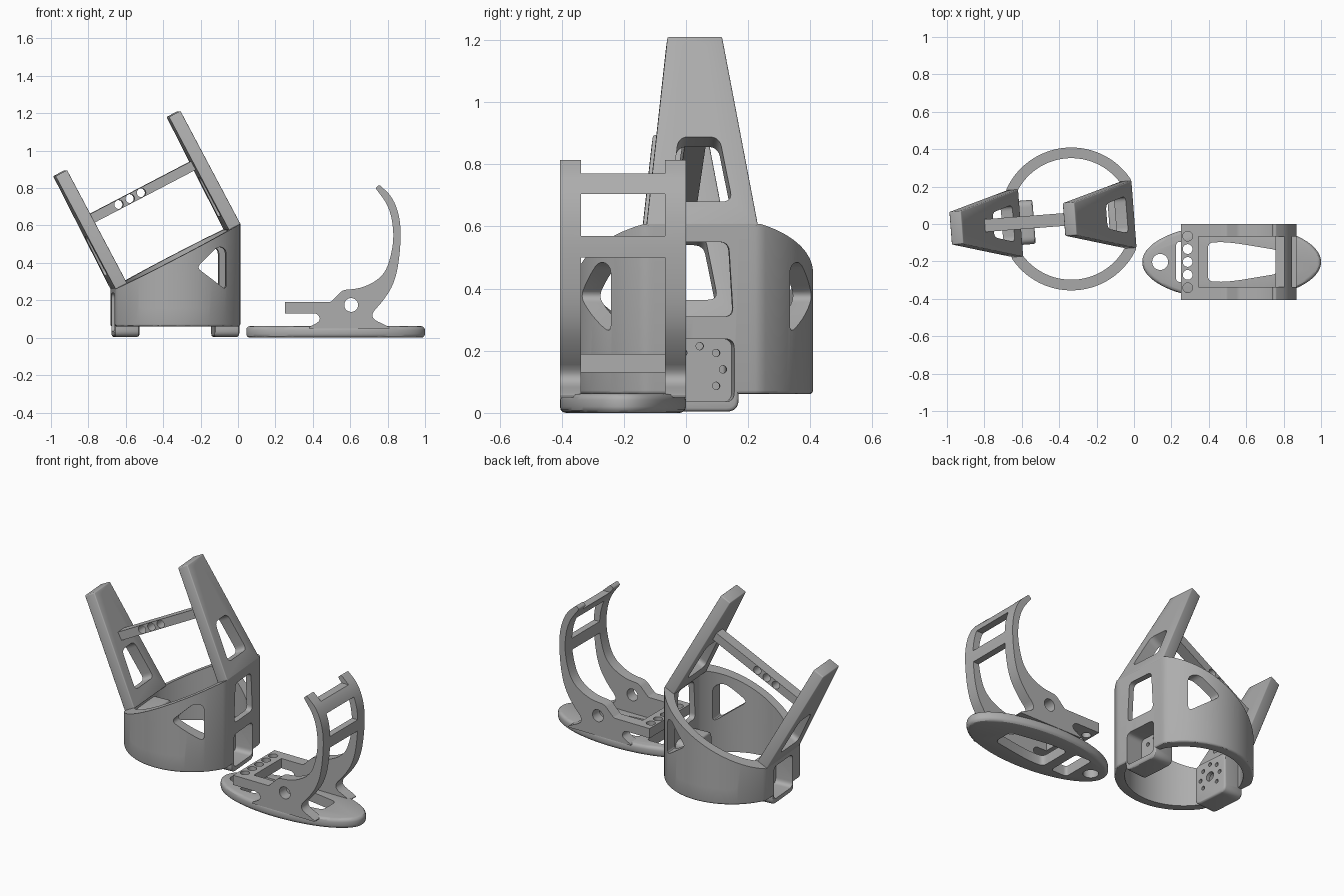
import bpy, bmesh, math
from mathutils import Matrix, Vector

if "Cube" in bpy.data.objects:
    bpy.data.objects.remove(bpy.data.objects["Cube"])

grey = bpy.data.materials.new("plain_grey")
grey.use_nodes = True
tone = (0.42, 0.42, 0.42, 1)
grey.diffuse_color = tone
grey.node_tree.nodes["Principled BSDF"].inputs["Base Color"].default_value = tone


def rounded(points, radius=0.03, steps=6):
    """Polygon with curved corners; a third value on a point sets its own radius."""
    out = []
    for i, p in enumerate(points):
        c = Vector(p[:2])
        r = p[2] if len(p) > 2 else radius
        a = Vector(points[i - 1][:2]) - c
        b = Vector(points[(i + 1) % len(points)][:2]) - c
        if r == 0:
            out.append(c)
            continue
        a = c + a.normalized() * min(r, a.length / 2)
        b = c + b.normalized() * min(r, b.length / 2)
        for k in range(steps + 1):
            s = k / steps
            out.append(a * (1 - s) ** 2 + c * 2 * s * (1 - s) + b * s * s)
    return out


def oval(x, y, rx, ry=None, n=32, clamp=9):
    """Ellipse outline, optionally flattened at both x ends."""
    pts = []
    for k in range(n):
        t = math.tau * (k + 0.5) / n
        dx = max(-clamp, min(clamp, rx * math.cos(t)))
        pts.append((x + dx, y + (ry or rx) * math.sin(t)))
    return pts


def rect(x0, x1, y0, y1):
    return [(x0, y0), (x1, y0), (x1, y1), (x0, y1)]


def prism(name, pts, low, high, frame=Matrix(), bevel=0):
    """Extrude an outline along the z axis of a frame."""
    bm = bmesh.new()
    face = bm.faces.new([bm.verts.new((p[0], p[1], low)) for p in pts])
    ext = bmesh.ops.extrude_face_region(bm, geom=[face])["geom"]
    bmesh.ops.translate(bm, vec=(0, 0, high - low),
                        verts=[g for g in ext if isinstance(g, bmesh.types.BMVert)])
    bmesh.ops.remove_doubles(bm, verts=bm.verts, dist=1e-5)
    bmesh.ops.recalc_face_normals(bm, faces=bm.faces)
    if bevel:
        sharp = [e for e in bm.edges if e.calc_face_angle(0) > 0.6]
        bmesh.ops.bevel(bm, geom=sharp, offset=bevel, segments=3, profile=0.5, affect='EDGES')
    bm.transform(frame)
    bmesh.ops.recalc_face_normals(bm, faces=bm.faces)
    mesh = bpy.data.meshes.new(name)
    bm.to_mesh(mesh)
    bm.free()
    mesh.materials.append(grey)
    obj = bpy.data.objects.new(name, mesh)
    bpy.context.collection.objects.link(obj)
    return obj


def combine(obj, others, mode='DIFFERENCE'):
    """Apply booleans with helper solids, then delete the helpers."""
    for other in others:
        other.hide_render = True
        mod = obj.modifiers.new("boolean", 'BOOLEAN')
        mod.operation, mod.solver, mod.object = mode, 'EXACT', other
    bpy.context.view_layer.update()
    deps = bpy.context.evaluated_depsgraph_get()
    mesh = bpy.data.meshes.new_from_object(obj.evaluated_get(deps))
    obj.modifiers.clear()
    obj.data = mesh
    for other in others:
        bpy.data.objects.remove(other)


def frame(x, y, z, origin=(0, 0, 0)):
    m = Matrix((x, y, z)).transposed().to_4x4()
    m.translation = origin
    return m


X, Y, Z = Vector((1, 0, 0)), Vector((0, 1, 0)), Vector((0, 0, 1))
CUFF = Matrix.Translation((-0.335, 0.027, 0)) @ Matrix.Rotation(math.radians(4.4), 4, 'Z')
SIDE = frame(X, Z, -Y)          # outline in x and z
END = frame(Y, Z, X)            # outline in y and z
SLOPE = math.radians(27.5)
ACROSS = Vector((math.cos(SLOPE), 0, math.sin(SLOPE)))
ALONG = Vector((-math.sin(SLOPE), 0, math.cos(SLOPE)))
FLAT, MID = 0.335, 0.435
RISE = FLAT * math.tan(SLOPE)

# Cuff: a flattened ring with a sloping top and truss windows
cuff = prism("cuff", oval(0, 0, 0.382, n=128, clamp=FLAT), 0.06, 0.8, CUFF, bevel=0.012)
slant = [(-0.6, MID - 0.6 * math.tan(SLOPE)), (0.6, MID + 0.6 * math.tan(SLOPE)),
         (0.6, 1.2), (-0.6, 1.2)]
low_window = [(-0.22, 0.155), (0.16, 0.16), (0.16, 0.205), (-0.02, 0.355), (-0.22, 0.25)]
high_window = [(0.085, 0.375), (0.25, 0.255), (0.25, 0.475), (0.205, 0.49)]
combine(cuff, [
    prism("bore", oval(0, 0, 0.325, n=128, clamp=0.3), -1, 2, CUFF),
    prism("slant", slant, -1, 1, CUFF @ SIDE),
    prism("low_window", rounded(low_window), -1, 1, CUFF @ SIDE),
    prism("high_window", rounded(high_window), -1, 1, CUFF @ SIDE),
    prism("end_window", rounded([(-0.1, 0.31), (0.1, 0.31), (0.085, 0.55), (-0.085, 0.55)]),
          0.2, 0.5, CUFF @ END)])

# Motor mounts: hollow boxes at the foot of each flat, with a drilled inner plate
mounts, cuts = [], []
for s in (-1, 1):
    def span(a, b):
        return sorted((s * a, s * b))
    mounts.append(prism("mount", rounded(rect(-0.118, 0.118, 0.004, 0.25), 0.04),
                        *span(0.2, FLAT), CUFF @ END, bevel=0.012))
    cuts.append(prism("pocket", rounded(rect(-0.103, 0.103, 0.036, 0.238)),
                      *span(0.225, 0.5), CUFF @ END))
    holes = [oval(0, 0.14, 0.028)]
    for k in range(8):
        t = math.tau * k / 8
        holes.append(oval(0.075 * math.cos(t), 0.14 + 0.075 * math.sin(t), 0.012, n=16))
    cuts += [prism("bolt_hole", h, *span(0.15, 0.26), CUFF @ END) for h in holes]
combine(cuff, mounts, 'UNION')
combine(cuff, cuts)

# Arms: tapered plates rising square to the sloping top
parts = [cuff]
for s, name in ((1, "left_arm"), (-1, "right_arm")):
    place = CUFF @ frame(Y, ALONG, ACROSS, (s * FLAT, 0, MID + s * RISE))
    low, high = (-0.07, 0) if s > 0 else (0, 0.07)
    arm = prism(name, [(-0.18, -0.006), (0.18, -0.006), (0.088, 0.68), (-0.088, 0.68)],
                low, high, place, bevel=0.006)
    window = rounded([(-0.1, 0.08), (0.1, 0.08), (0.066, 0.315), (-0.066, 0.315)], 0.035)
    combine(arm, [prism("arm_cut", o, -0.2, 0.2, place)
                  for o in (window, oval(0, 0.5, 0.043), oval(0, 0.625, 0.036))])
    parts.append(arm)

# Crossbar between the arms, with a row of holes
place = CUFF @ frame(ACROSS, ALONG, -Y, (-0.185, 0, 0.775))
bar = prism("crossbar", rect(-0.33, 0.33, -0.026, 0.026), -0.034, 0.034, place)
combine(bar, [prism("bar_hole", oval(0.068 * k, 0, 0.024), -0.2, 0.2, place)
              for k in range(-2, 3)])
parts.append(bar)

# Foot plate: oval sole with openings
MIDY = -0.203
sole = prism("foot_plate", oval(0.522, MIDY, 0.478, 0.203, n=96), 0, 0.062, bevel=0.02)
sole_window = [(0.395, -0.1), (0.5, -0.095, 0.1), (0.77, -0.14), (0.77, -0.266),
               (0.5, -0.311, 0.1), (0.395, -0.306)]
combine(sole, [prism("sole_cut", o, -1, 1) for o in (
    oval(0.14, MIDY, 0.043), rounded(rect(0.225, 0.335, -0.31, -0.096), 0.02),
    rounded(sole_window))])
parts.append(sole)

# Heel cradle: one curved side outline, hollowed to leave two walls and cross pieces
cradle_side = [
    (0.25, 0.13, 0), (0.25, 0.19, 0), (0.495, 0.19, 0.01), (0.56, 0.255, 0.02),
    (0.67, 0.265, 0.2), (0.78, 0.33, 0.2), (0.82, 0.44, 0.2), (0.835, 0.56, 0.2),
    (0.81, 0.7, 0.2), (0.735, 0.8, 0.01), (0.755, 0.818, 0.01), (0.83, 0.75, 0.2),
    (0.872, 0.62, 0.2), (0.867, 0.45, 0.2), (0.84, 0.3, 0.2), (0.78, 0.2, 0.2),
    (0.695, 0.11, 0.06), (0.81, 0.058, 0.06), (0.81, 0.05, 0),
    (0.38, 0.05, 0), (0.38, 0.058, 0.03), (0.445, 0.09, 0.04), (0.425, 0.13, 0.02)]
cradle = prism("heel_cradle", rounded(cradle_side), 0.0, 0.406, SIDE)
hollow = [(0.2, 0), (1, 0), (1, 0.5), (0.345, 0.5), (0.345, 0.13), (0.2, 0.13)]
cutters = [prism("hollow", o, 0.068, 0.338, SIDE) for o in (
    hollow, rect(0.5, 1, 0.57, 0.705), rect(0.5, 1, 0.77, 1))]
cutters.append(prism("ankle_hole", oval(0.605, 0.175, 0.037), -1, 1, SIDE))
cutters += [prism("plate_hole", oval(0.287, MIDY + 0.069 * k, 0.026), 0.1, 0.3)
            for k in range(-2, 3)]
combine(cradle, cutters)
parts.append(cradle)

# Smooth curved faces, keep the edges crisp
bpy.ops.object.select_all(action='DESELECT')
for part in parts:
    part.select_set(True)
bpy.context.view_layer.objects.active = cuff
bpy.ops.object.shade_smooth_by_angle(angle=math.radians(30))
